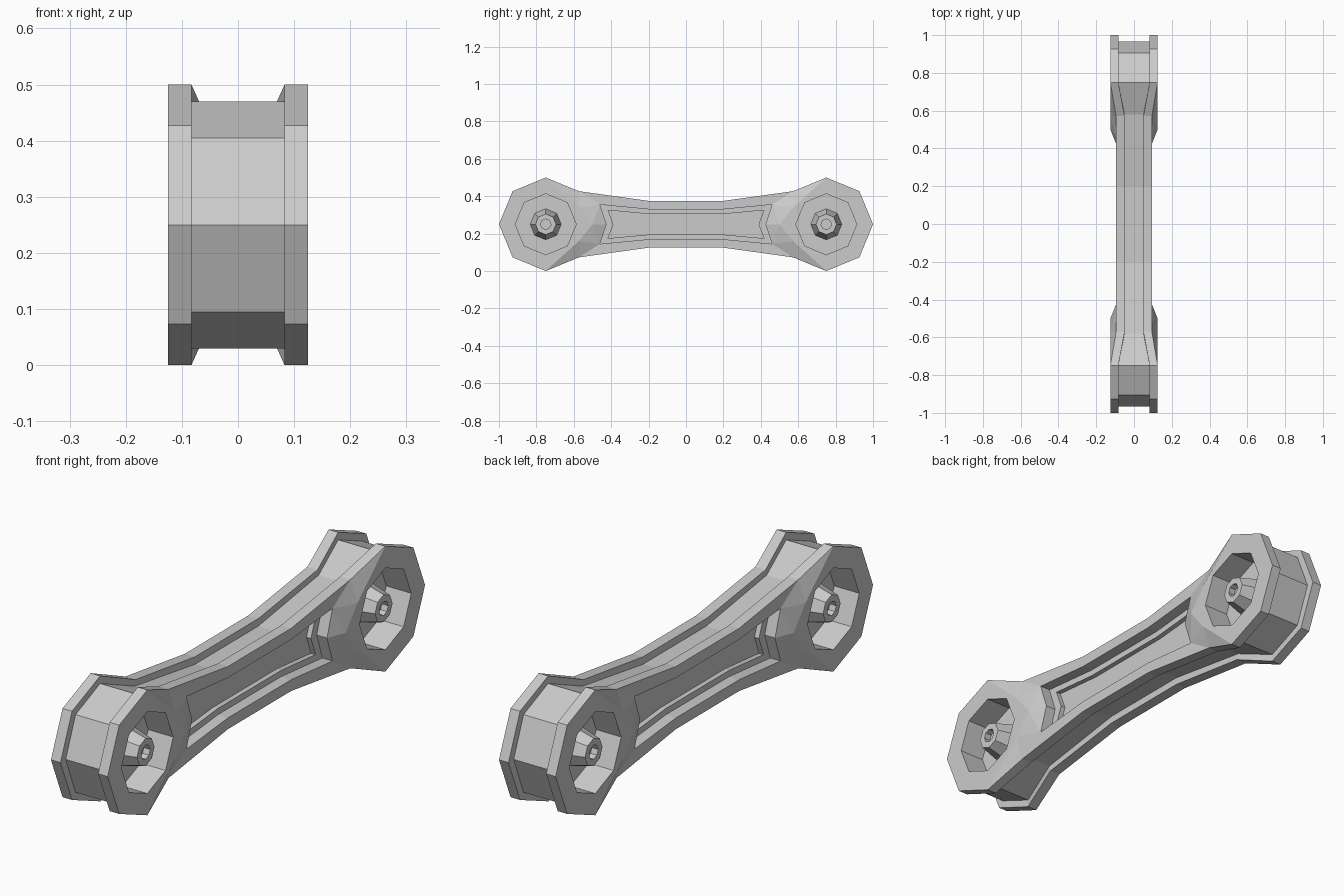
import bpy, bmesh
from math import cos, sin, pi

if "Cube" in bpy.data.objects:
    bpy.data.objects.remove(bpy.data.objects["Cube"])

HUB_Y = 0.75


def arc(r, x):
    """Upper half of a hub octagon."""
    return [(x, HUB_Y + r * cos(k * pi / 4), r * sin(k * pi / 4)) for k in range(5)]


def at(profile, xs):
    """Place a (y, z) profile at one x or at one x per point."""
    xs = xs if isinstance(xs, list) else [xs] * len(profile)
    return [(x, y, z) for x, (y, z) in zip(xs, profile)]


def strips(*rows):
    """Quads between successive rows of points."""
    return [[a[i], a[i + 1], b[i + 1], b[i]]
            for a, b in zip(rows, rows[1:]) for i in range(len(a) - 1)]


def mirrored(name, polys):
    """Mesh of one eighth, mirrored over x, y and the mid height z = 0.25."""
    bm = bmesh.new()
    for p in polys:
        bm.faces.new([bm.verts.new(v) for v in dict.fromkeys(p)])
    bmesh.ops.remove_doubles(bm, verts=bm.verts, dist=1e-5)
    bmesh.ops.recalc_face_normals(bm, faces=bm.faces)
    bm.faces.ensure_lookup_table()
    if bm.faces[0].normal.z < 0:      # first face is the top of the rim
        bmesh.ops.reverse_faces(bm, faces=bm.faces)
    me = bpy.data.meshes.new(name)
    bm.to_mesh(me)
    bm.free()
    ob = bpy.data.objects.new(name, me)
    ob.location.z = 0.25
    bpy.context.collection.objects.link(ob)
    m = ob.modifiers.new("mirror", 'MIRROR')
    m.use_axis = (True, True, True)
    m.merge_threshold = 1e-4
    return ob


# Profiles in (y, z): flange outline, sunken core outline, stepped side pocket
rim = [(0, .125), (.2, .125), (.573, .177), (.75, .25), (.927, .177), (1, 0)]
core = [(0, .095), (.2, .095), (.58, .153), (.75, .22), (.905, .155), (.967, 0)]
pocket = [(0, .08), (.2, .08), (.46, .105), (.425, 0)]
panel = [(0, .055), (.2, .055), (.417, .075), (.388, 0)]
x_out = [.095] * 3 + [.125] * 3
x_in = [.05] * 3 + [.083] * 3

# Link body: rim edge, groove wall, core
outer = at(rim, x_out)
body = strips(outer, at(rim, x_in), at(core, x_in), at(core, 0))
# Side face of the arm and the flared hub
A, B, C, D, E, F = outer
o = arc(.163, .125)
pk = at(pocket, .095)
G = (.125, .5, 0)
M = (.125, .573, .09)
body += strips([A, B, C], pk[:3]) + strips([F, E, D], o[:3])
body += [[D, M, o[3], o[2]], [M, G, o[4], o[3]], [D, C, M],
         [C, pk[2], M], [M, pk[2], G], [G, pk[2], pk[3]]]
# Two-step pocket in the arm
body += strips(pk, at(pocket, .05), at(panel, .05), at(panel, .03))
body.append(at(panel, .03) + [(.03, 0, 0)])
# Hub recess with tapered boss and pin hole
body += strips(o, arc(.163, .015), arc(.083, .015), arc(.055, .118),
               arc(.028, .118), arc(.028, .09))
body.append(arc(.028, .09))
mirrored("connecting_link", body)
